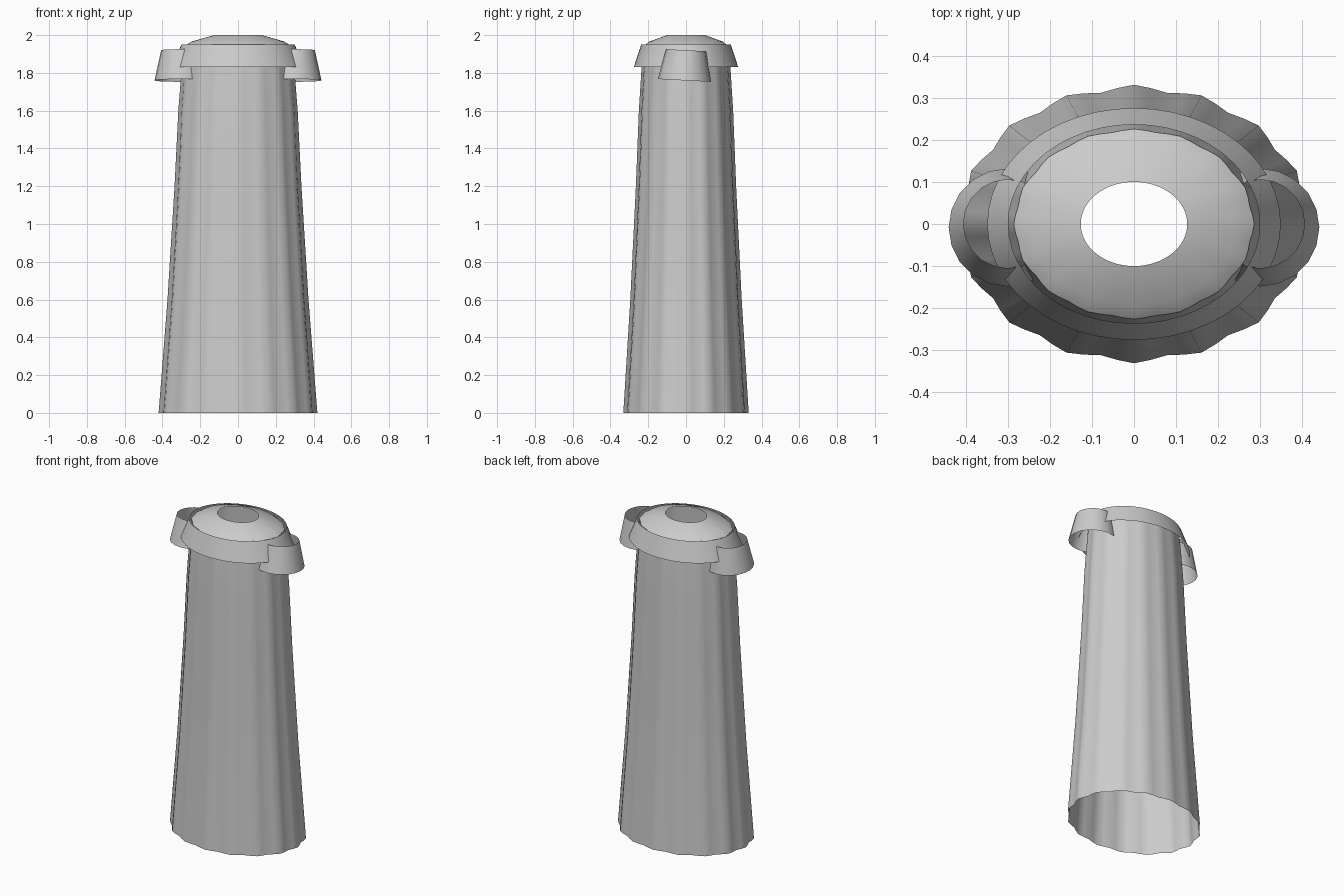
import bpy, bmesh
from math import cos, sin, pi, radians

if "Cube" in bpy.data.objects:
    bpy.data.objects.remove(bpy.data.objects["Cube"])

RATIO = 0.79  # depth / width of the oval cross-section


def loft(name, profile, sides, ratio=1.0, folds=0, smooth=40):
    """Open surface from (radius, z, fold depth) rings."""
    bm = bmesh.new()
    rings = []
    for r, z, fold in profile:
        ring = []
        for i in range(sides):
            a = 2 * pi * i / sides
            k = r * (1 + fold * cos(folds * a))
            ring.append(bm.verts.new((k * cos(a), k * ratio * sin(a), z)))
        rings.append(ring)
    for lo, hi in zip(rings, rings[1:]):
        for i in range(sides):
            j = (i + 1) % sides
            bm.faces.new((lo[i], lo[j], hi[j], hi[i]))
    mesh = bpy.data.meshes.new(name)
    bm.to_mesh(mesh)
    bm.free()
    obj = bpy.data.objects.new(name, mesh)
    bpy.context.collection.objects.link(obj)
    bpy.ops.object.select_all(action='DESELECT')
    obj.select_set(True)
    bpy.context.view_layer.objects.active = obj
    bpy.ops.object.shade_smooth_by_angle(angle=radians(smooth))
    return obj


# Pleated robe, open at the hem, closing over to a neck hole
loft("robe", [(0.412, 0.0, 0.02), (0.366, 0.6, 0.02), (0.330, 1.2, 0.018),
              (0.311, 1.6, 0.016), (0.296, 1.8, 0.014), (0.284, 1.94, 0.01),
              (0.245, 1.966, 0.0), (0.127, 2.0, 0.0)],
     64, RATIO, folds=16)

# Flared collar band around the shoulders
loft("collar", [(0.35, 1.83, 0), (0.30, 1.95, 0)], 48, RATIO)

# Open flared shoulder caps
for side, label in ((1, "right"), (-1, "left")):
    cap = loft(label + "_shoulder_cap", [(0.141, -0.08, 0), (0.106, 0.08, 0)], 20)
    cap.location = (0.301 * side, -0.004, 1.84)
    cap.rotation_euler.x = radians(-3)
